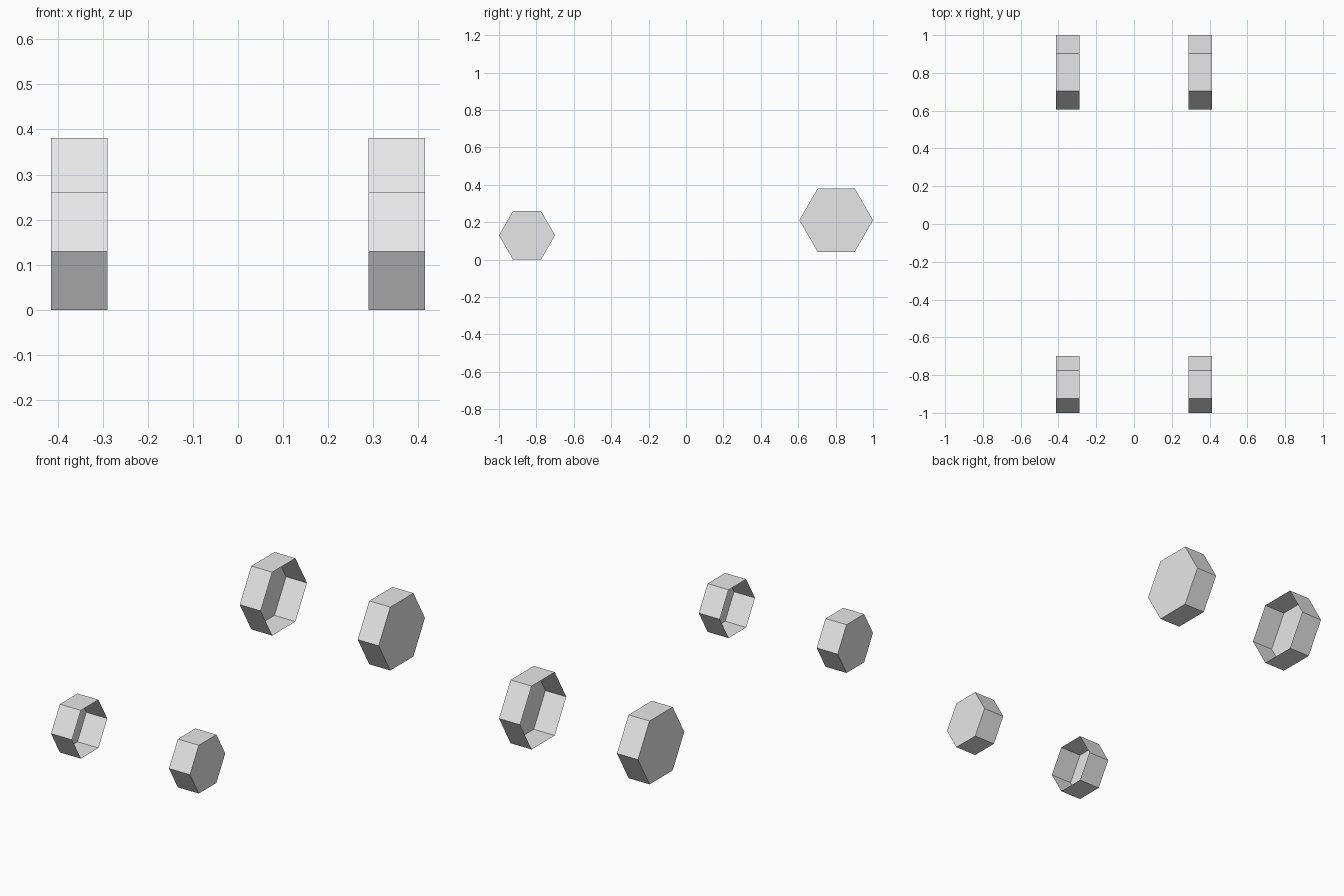
import bpy, bmesh, math

cube = bpy.data.objects.get("Cube")
if cube:
    bpy.data.objects.remove(cube, do_unlink=True)

grey = bpy.data.materials.new("light grey")
grey.use_nodes = True
colour = (0.8, 0.8, 0.8, 1)
grey.diffuse_color = colour
grey.node_tree.nodes["Principled BSDF"].inputs["Base Color"].default_value = colour

INNER, OUTER = 0.289, 0.414


def wheel(name, side, y, z, radius):
    """Six-sided shell, capped on its outer face and open towards the middle."""
    bm = bmesh.new()
    angles = [math.radians(60 * i) for i in range(6)]
    rim, cap = [
        [bm.verts.new((side * x, radius * math.cos(a), radius * math.sin(a))) for a in angles]
        for x in (INNER, OUTER)
    ]
    # Outer cap and the tread around it, wound to face outwards
    faces = [bm.faces.new(cap)]
    for i in range(6):
        j = (i + 1) % 6
        faces.append(bm.faces.new((rim[i], rim[j], cap[j], cap[i])))
    if side < 0:
        bmesh.ops.reverse_faces(bm, faces=faces)
    mesh = bpy.data.meshes.new(name)
    bm.to_mesh(mesh)
    bm.free()
    mesh.materials.append(grey)
    obj = bpy.data.objects.new(name, mesh)
    obj.location = (0, y, z)
    bpy.context.collection.objects.link(obj)


# Small front wheels and larger, slightly raised rear wheels
for label, side in (("left", 1), ("right", -1)):
    wheel("front_wheel_" + label, side, -0.85, 0.13, 0.15)
    wheel("rear_wheel_" + label, side, 0.803, 0.211, 0.197)
